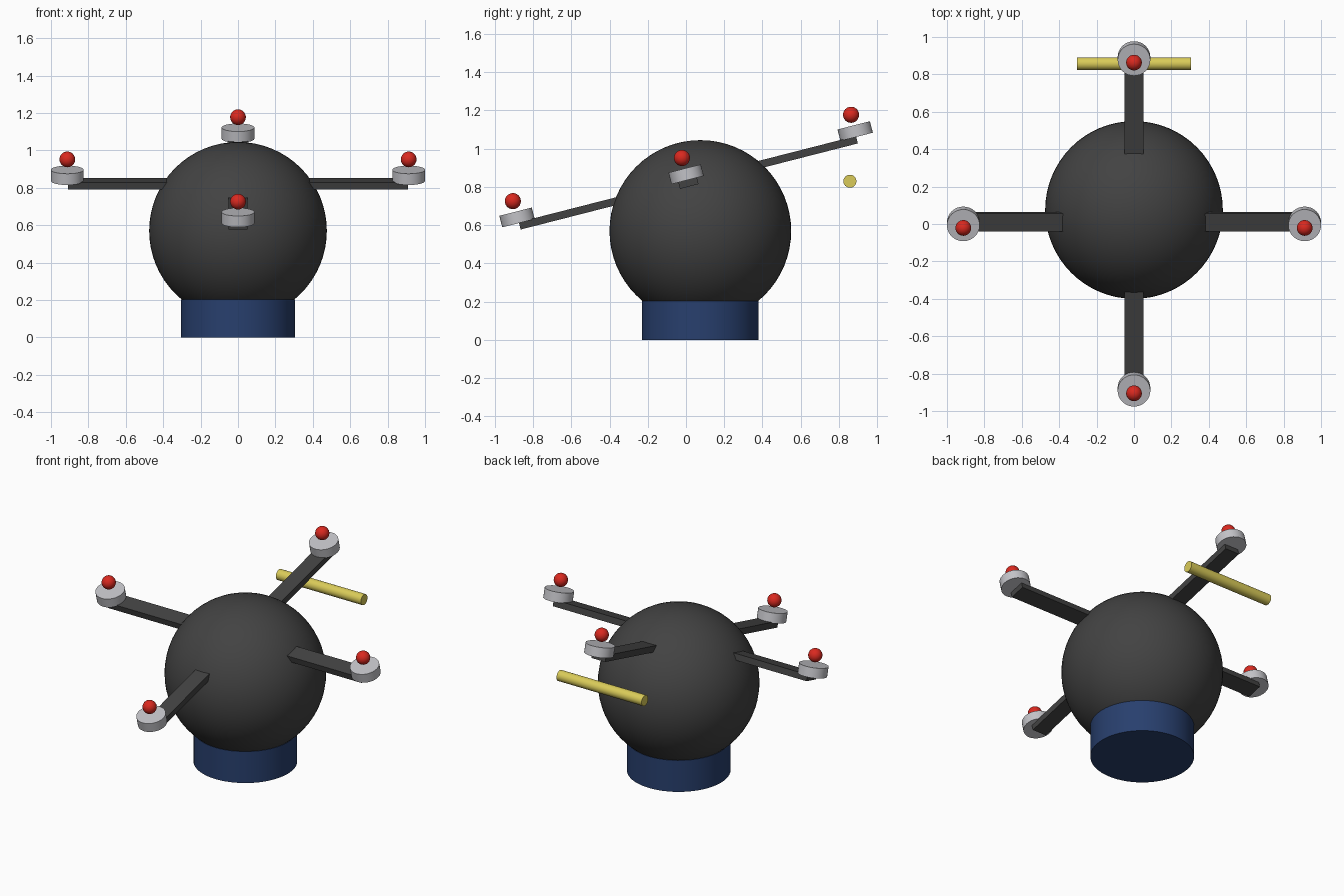
import bpy, math
from mathutils import Matrix, Vector

if "Cube" in bpy.data.objects:
    bpy.data.objects.remove(bpy.data.objects["Cube"])


def material(name, rgb):
    m = bpy.data.materials.new(name)
    m.diffuse_color = (*rgb, 1)
    m.use_nodes = True
    m.node_tree.nodes["Principled BSDF"].inputs["Base Color"].default_value = m.diffuse_color
    return m


DARK = material("dark_grey", (0.055, 0.055, 0.055))
BLUE = material("navy_blue", (0.021, 0.05, 0.155))
SILVER = material("light_grey", (0.55, 0.55, 0.58))
RED = material("red", (0.70, 0.022, 0.014))
YELLOW = material("yellow", (0.70, 0.60, 0.10))


def finish(name, mat, matrix, smooth=True):
    ob = bpy.context.object
    ob.name = name
    ob.data.materials.append(mat)
    ob.data.transform(matrix)
    if smooth:
        bpy.ops.object.shade_smooth_by_angle(angle=math.radians(40))
    return ob


def ball(name, r, mat, matrix, seg=32):
    bpy.ops.mesh.primitive_uv_sphere_add(segments=seg, ring_count=seg // 2, radius=r)
    return finish(name, mat, matrix)


def cylinder(name, r, h, mat, matrix, sides=32):
    bpy.ops.mesh.primitive_cylinder_add(vertices=sides, radius=r, depth=h)
    return finish(name, mat, matrix)


def move(x, y, z):
    return Matrix.Translation((x, y, z))


# round body on its upright base
ball("body", 0.475, DARK, move(0, 0.075, 0.57), 64)
cylinder("base", 0.305, 0.204, BLUE, move(0, 0.075, 0.102), 64)

# four arms share one frame, tilted up toward the back
ARM_FRAME = move(0, 0.012, 0.822) @ Matrix.Rotation(0.25, 4, 'X')
ARM_REACH, HUB_REACH = 0.91, 0.9125
directions = {"right": (1, 0), "back": (0, 1), "left": (-1, 0), "front": (0, -1)}

for side, (dx, dy) in directions.items():
    # flat bar reaching from the body centre to the hub
    bpy.ops.mesh.primitive_cube_add(size=1)
    size = Vector((ARM_REACH if dx else 0.1, ARM_REACH if dy else 0.1, 0.04))
    half = ARM_REACH / 2
    finish(side + "_arm", DARK,
           ARM_FRAME @ move(dx * half, dy * half, 0) @ Matrix.Diagonal((*size, 1)), False)
    # disc hub with a ball floating above it
    cylinder(side + "_hub", 0.0875, 0.062, SILVER,
             ARM_FRAME @ move(dx * HUB_REACH, dy * HUB_REACH, 0.046))
    ball(side + "_ball", 0.042, RED,
         ARM_FRAME @ move(dx * HUB_REACH, dy * HUB_REACH, 0.134))

# crosswise rod below the back arm
cylinder("rear_rod", 0.034, 0.61, YELLOW,
         move(0, 0.857, 0.83) @ Matrix.Rotation(math.pi / 2, 4, 'Y'))
